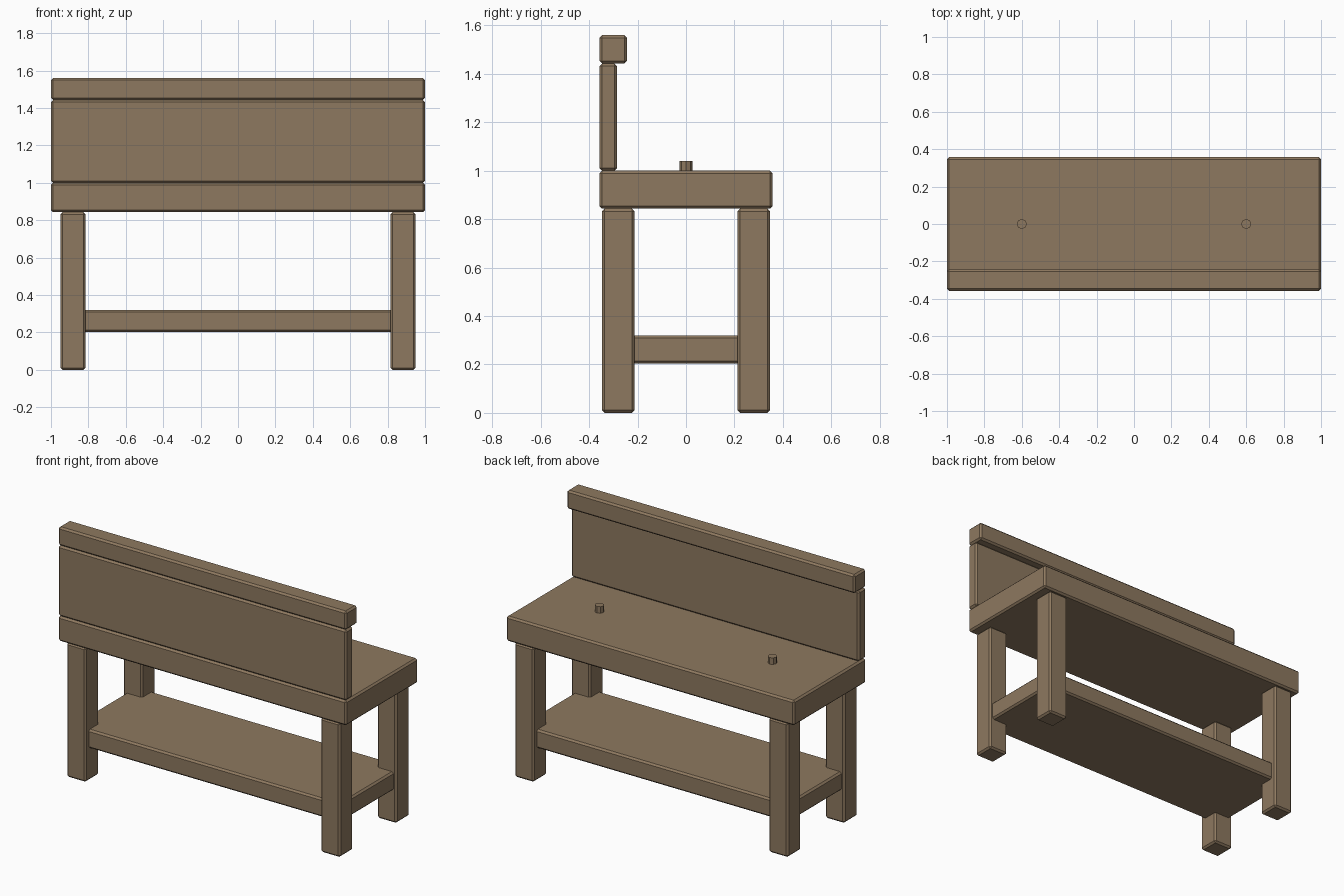
import bpy

# Remove the default cube
default = bpy.data.objects.get("Cube")
if default:
    bpy.data.objects.remove(default, do_unlink=True)

# Single wood colour
wood = bpy.data.materials.new("brown wood")
wood.use_nodes = True
WOOD_RGBA = (0.27, 0.19, 0.115, 1)
wood.diffuse_color = WOOD_RGBA
shader = next(n for n in wood.node_tree.nodes if n.type == "BSDF_PRINCIPLED")
shader.inputs["Base Color"].default_value = WOOD_RGBA


def beam(name, x, y, z, chamfer=0.011):
    """Chamfered timber spanning the given (min, max) ranges."""
    spans = (x, y, z)
    bpy.ops.mesh.primitive_cube_add(size=1, location=[(a + b) / 2 for a, b in spans])
    ob = bpy.context.object
    ob.name = name
    ob.scale = [b - a for a, b in spans]
    bpy.ops.object.transform_apply(location=False, rotation=False, scale=True)
    ob.data.materials.append(wood)
    bevel = ob.modifiers.new("chamfer", "BEVEL")
    bevel.width = chamfer
    bevel.segments = 1
    return ob


# Worktop, backboard and its top rail
beam("worktop", (-1, 1), (-0.357, 0.357), (0.843, 1.0))
beam("backboard", (-1, 1), (-0.357, -0.285), (1.0, 1.443))
beam("top_rail", (-1, 1), (-0.357, -0.243), (1.443, 1.56))

# Lower shelf, running between and into the legs
beam("lower_shelf", (-0.93, 0.93), (-0.315, 0.315), (0.203, 0.32))

# Four legs and two round pegs
for sx, side in ((1, "left"), (-1, "right")):
    x = sorted((sx * 0.815, sx * 0.949))
    for sy, end in ((-1, "front"), (1, "back")):
        y = sorted((sy * 0.213, sy * 0.347))
        beam(f"{end}_{side}_leg", x, y, (0, 0.843))
    bpy.ops.mesh.primitive_cylinder_add(vertices=8, radius=0.027, depth=0.05,
                                        location=(sx * 0.6, 0, 1.016))
    peg = bpy.context.object
    peg.name = f"{side}_peg"
    peg.data.materials.append(wood)
